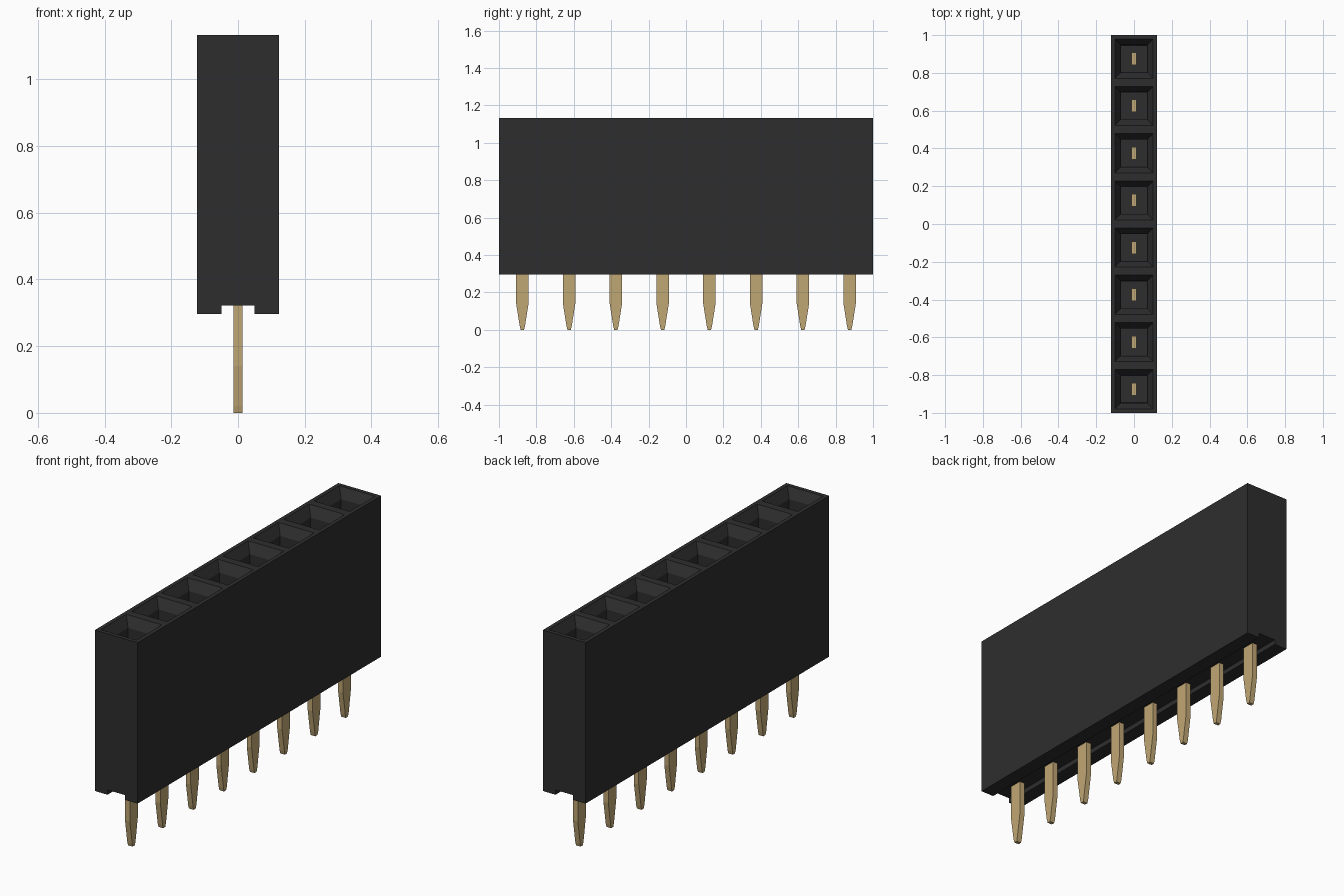
import bpy, bmesh
from mathutils import Vector

if "Cube" in bpy.data.objects:
    bpy.data.objects.remove(bpy.data.objects["Cube"], do_unlink=True)

COUNT, PITCH = 8, 0.25
HALF_W, BOTTOM, TOP = 0.123, 0.297, 1.133
GROOVE_W, GROOVE_Z = 0.05, 0.322


def material(name, color):
    m = bpy.data.materials.new(name)
    m.use_nodes = True
    m.diffuse_color = color
    m.node_tree.nodes["Principled BSDF"].inputs["Base Color"].default_value = color
    return m


def finish(bm, name, mat):
    bmesh.ops.recalc_face_normals(bm, faces=bm.faces)
    mesh = bpy.data.meshes.new(name)
    bm.to_mesh(mesh)
    bm.free()
    mesh.materials.append(mat)
    ob = bpy.data.objects.new(name, mesh)
    bpy.context.collection.objects.link(ob)
    return ob


black = material("black plastic", (0.027, 0.027, 0.027, 1))
gold = material("gold metal", (0.53, 0.385, 0.175, 1))

# Housing: grooved profile extruded one cell at a time along y
bm = bmesh.new()
half = [(HALF_W, TOP), (HALF_W, BOTTOM), (GROOVE_W, BOTTOM), (GROOVE_W, GROOVE_Z)]
profile = half + [(-x, z) for x, z in reversed(half)]
ring = [bm.verts.new((x, -1, z)) for x, z in profile]
bm.faces.new(ring)
for i in range(COUNT):
    new_ring = [bm.verts.new(v.co + Vector((0, PITCH, 0))) for v in ring]
    for j in range(len(ring)):
        k = (j + 1) % len(ring)
        bm.faces.new((ring[j], ring[k], new_ring[k], new_ring[j]))
    ring = new_ring
bm.faces.new(ring)
bmesh.ops.recalc_face_normals(bm, faces=bm.faces)

# Sockets: rim, funnel and shaft sunk into each top cell
cells = [f for f in bm.faces if f.normal.z > 0.9 and f.calc_center_median().z > 1]
for thickness, depth in ((0.03, 0), (0.044, -0.05), (0.002, -0.4)):
    bmesh.ops.inset_individual(bm, faces=cells, thickness=thickness, depth=depth)
finish(bm, "housing", black)

# Pins: flat blades with a tapered tip
sections = [(0.0, 0.013, 0.009), (0.02, 0.014, 0.014),
            (0.14, 0.014, 0.033), (0.75, 0.014, 0.033)]
for i in range(COUNT):
    y = (i - (COUNT - 1) / 2) * PITCH
    bm = bmesh.new()
    rings = [[bm.verts.new((sx * hx, y + sy * hy, z))
              for sx, sy in ((-1, -1), (1, -1), (1, 1), (-1, 1))]
             for z, hx, hy in sections]
    bm.faces.new(rings[0])
    bm.faces.new(rings[-1])
    for a, b in zip(rings, rings[1:]):
        for j in range(4):
            k = (j + 1) % 4
            bm.faces.new((a[j], a[k], b[k], b[j]))
    finish(bm, f"pin_{i + 1}", gold)
